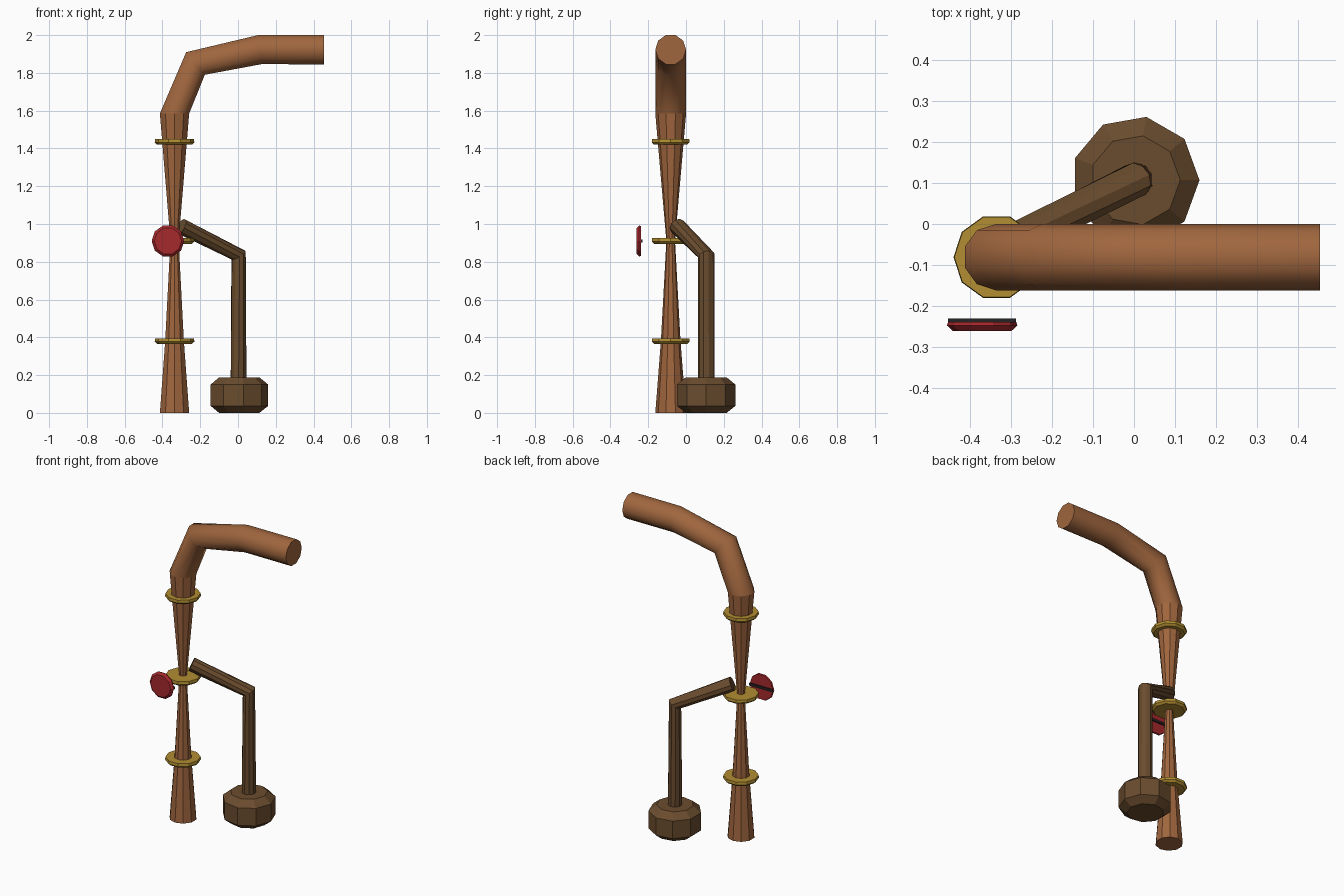
import bpy, bmesh, math
from mathutils import Vector as V

if "Cube" in bpy.data.objects:
    bpy.data.objects.remove(bpy.data.objects["Cube"])


def material(name, r, g, b):
    lin = [((c / 255 + 0.055) / 1.055) ** 2.4 for c in (r, g, b)]
    m = bpy.data.materials.new(name)
    m.diffuse_color = (*lin, 1)
    m.use_nodes = True
    m.node_tree.nodes["Principled BSDF"].inputs["Base Color"].default_value = m.diffuse_color
    return m


WOOD = material("warm brown", 160, 102, 62)
DARK = material("dark brown", 106, 76, 46)
GOLD = material("gold", 178, 142, 50)
RED = material("red", 165, 40, 44)
BLACK = material("black", 38, 34, 36)


def add_object(name, bm, mat, smooth=False):
    bmesh.ops.recalc_face_normals(bm, faces=bm.faces)
    me = bpy.data.meshes.new(name)
    bm.to_mesh(me)
    bm.free()
    me.materials.append(mat)
    ob = bpy.data.objects.new(name, me)
    bpy.context.collection.objects.link(ob)
    if smooth:
        for p in me.polygons:
            p.use_smooth = len(p.vertices) == 4
    return ob


def sweep(name, pts, radii, sides, ref, mat, start=None, smooth=False):
    """Capped tube of polygon rings along a path; each ring has a corner towards ref."""
    pts = [V(p) for p in pts]
    segs = [(b - a).normalized() for a, b in zip(pts, pts[1:])]
    dirs = [V(start) if start else segs[0]]
    dirs += [(a + b).normalized() for a, b in zip(segs, segs[1:])] + [segs[-1]]
    bm = bmesh.new()
    rings = []
    for p, d, r in zip(pts, dirs, radii):
        u = V(ref)
        u = (u - d * u.dot(d)).normalized()
        w = d.cross(u)
        angles = [math.tau * i / sides for i in range(sides)]
        rings.append([bm.verts.new(p + r * (u * math.cos(a) + w * math.sin(a))) for a in angles])
    for a, b in zip(rings, rings[1:]):
        for i in range(sides):
            j = (i + 1) % sides
            bm.faces.new((a[i], a[j], b[j], b[i]))
    bm.faces.new(rings[0])
    bm.faces.new(rings[-1])
    return add_object(name, bm, mat, smooth)


X, Y, Z = (1, 0, 0), (0, 1, 0), (0, 0, 1)
PX, PY = -0.336, -0.081

# Hourglass post
sweep("post", [(PX, PY, z) for z in (0, 0.38, 0.91, 1.585)],
      (0.0815, 0.052, 0.023, 0.0815), 10, Y, WOOD)

# Bent top tube
sweep("top_tube", [(PX, PY, 1.585), (-0.225, PY, 1.85), (0.115, PY, 1.923), (0.455, PY, 1.923)],
      [0.0815] * 4, 10, Y, WOOD, start=Z, smooth=True)

# Gold collars on the post
for i, z in enumerate((0.365, 0.895, 1.42)):
    sweep(f"collar_{i + 1}", [(PX, PY, z), (PX, PY, z + 0.012), (PX, PY, z + 0.03)],
          (0.092, 0.105, 0.103), 10, X, GOLD)

# Side arm bending down into a rod
WX, WY = 0.003, 0.107
sweep("side_arm", [(-0.3, -0.045, 0.987), (WX, WY, 0.835), (WX, WY, 0.15)],
      [0.044] * 3, 10, Y, DARK)

# Nine-sided weight at the foot of the rod
sweep("weight", [(WX, WY, z) for z in (0, 0.037, 0.15, 0.188)],
      (0.11, 0.157, 0.157, 0.11), 9, X, DARK)

# Red disc in front of the post
DX, DZ = -0.371, 0.91
sweep("red_disc", [(DX, y, DZ) for y in (-0.239, -0.248, -0.261)],
      (0.083, 0.086, 0.072), 10, X, RED)

# Thin black bar across the back of the disc
bm = bmesh.new()
bmesh.ops.create_cube(bm, size=1)
for v in bm.verts:
    v.co = V((DX, -0.2355, DZ)) + V((v.co.x * 0.166, v.co.y * 0.008, v.co.z * 0.016))
add_object("disc_bar", bm, BLACK)
